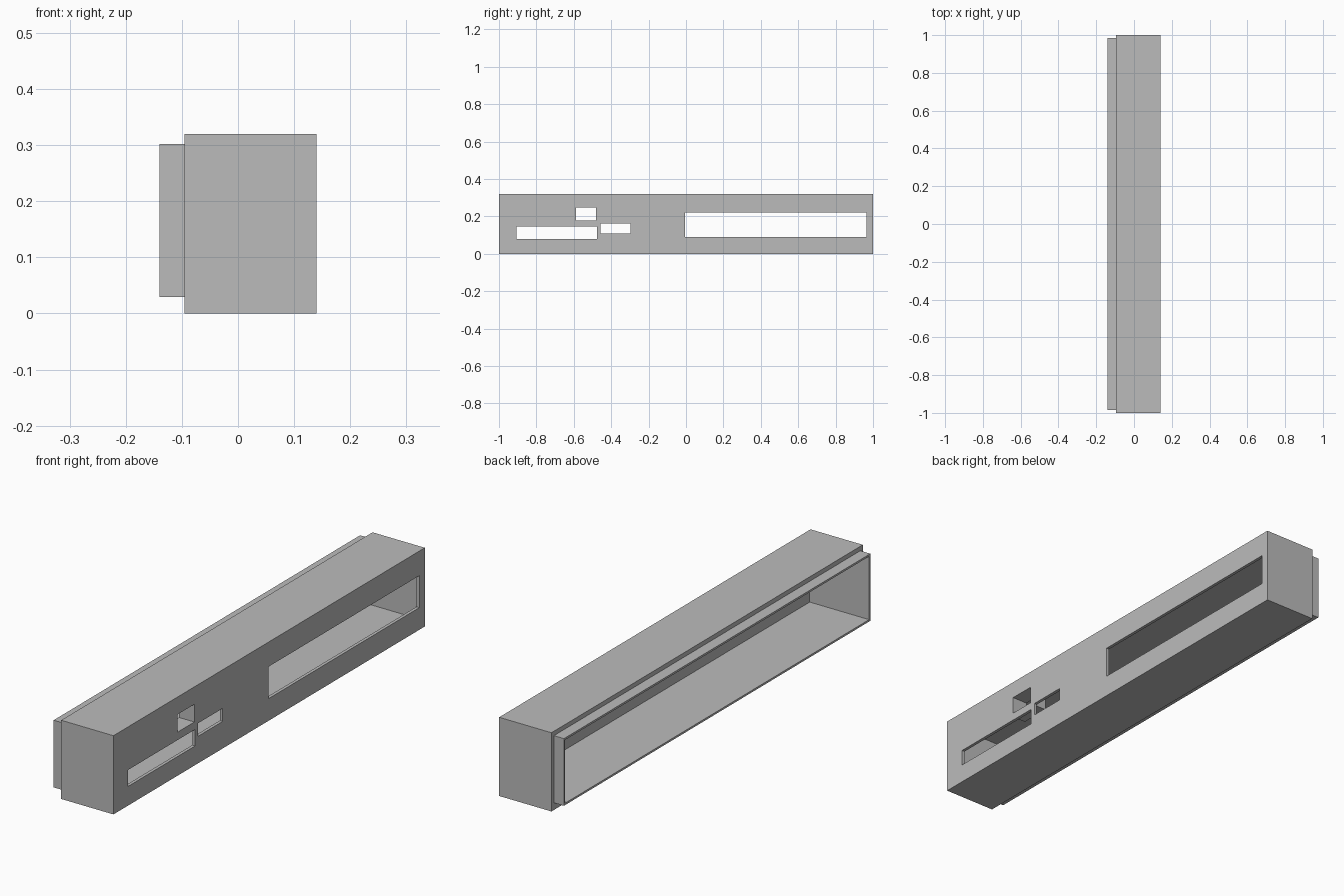
import bpy

cube = bpy.data.objects.get("Cube")
if cube:
    bpy.data.objects.remove(cube, do_unlink=True)

grey = bpy.data.materials.new("plain_grey")
grey.use_nodes = True
grey.diffuse_color = (0.5, 0.5, 0.5, 1)
grey.node_tree.nodes["Principled BSDF"].inputs["Base Color"].default_value = (0.5, 0.5, 0.5, 1)


def box(name, x, y, z):
    """Box spanning the given (low, high) ranges."""
    spans = (x, y, z)
    bpy.ops.mesh.primitive_cube_add(size=1)
    obj = bpy.context.object
    obj.name = name
    for v in obj.data.vertices:
        v.co = [lo + (c + 0.5) * (hi - lo) for c, (lo, hi) in zip(v.co, spans)]
    obj.data.materials.append(grey)
    return obj


def combine(target, other, operation):
    """Apply a boolean to the target and discard the other solid."""
    mod = target.modifiers.new(operation.lower(), 'BOOLEAN')
    mod.operation = operation
    mod.solver = 'EXACT'
    mod.object = other
    bpy.context.view_layer.objects.active = target
    bpy.ops.object.modifier_apply(modifier=mod.name)
    bpy.data.objects.remove(other, do_unlink=True)


OUTER, INNER = 0.14, 0.127     # faces of the wall that holds the windows

# Outer case with a stepped lip around its open side
case = box("case", (-0.095, OUTER), (-1, 1), (0, 0.32))
combine(case, box("lip", (-OUTER, 0), (-0.984, 0.984), (0.029, 0.302)), 'UNION')

# Hollow interior, open through the lip
combine(case, box("cavity", (-0.2, INNER), (-0.976, 0.976), (0.037, 0.294)), 'DIFFERENCE')

# Windows through the wall: (y range, z range)
button = ((-0.588, -0.48), (0.177, 0.249))
windows = [
    ((-0.005, 0.965), (0.09, 0.22)),
    ((-0.907, -0.475), (0.078, 0.145)),
    ((-0.456, -0.298), (0.11, 0.163)),
    button,
]
for y, z in windows:
    combine(case, box("window_cut", (0.1, 0.2), y, z), 'DIFFERENCE')

# Short square sleeve behind the button hole
rim = 0.01
outline = [(lo - rim, hi + rim) for lo, hi in button]
sleeve = box("button_sleeve", (0.07, INNER + 0.003), *outline)
combine(sleeve, box("sleeve_cut", (0, 0.2), *button), 'DIFFERENCE')
